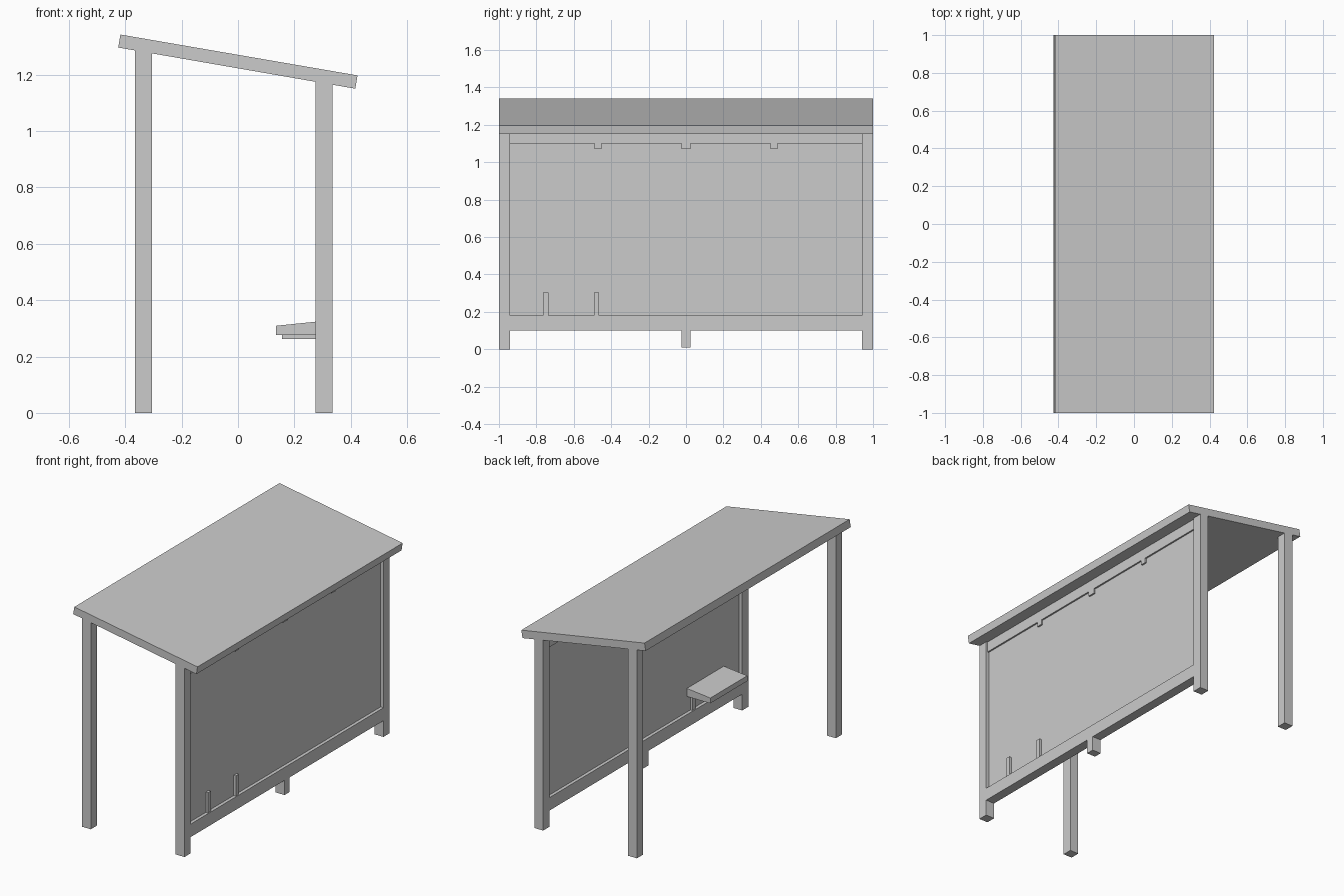
import bpy, bmesh

if "Cube" in bpy.data.objects:
    bpy.data.objects.remove(bpy.data.objects["Cube"])

def prism(name, profile, y0, y1):
    """Extrude an x-z outline from y0 to y1."""
    bm = bmesh.new()
    face = bm.faces.new([bm.verts.new((x, y0, z)) for x, z in profile])
    ext = bmesh.ops.extrude_face_region(bm, geom=[face])
    verts = [v for v in ext["geom"] if isinstance(v, bmesh.types.BMVert)]
    bmesh.ops.translate(bm, verts=verts, vec=(0, y1 - y0, 0))
    bmesh.ops.recalc_face_normals(bm, faces=bm.faces)
    mesh = bpy.data.meshes.new(name)
    bm.to_mesh(mesh)
    bm.free()
    obj = bpy.data.objects.new(name, mesh)
    bpy.context.collection.objects.link(obj)
    return obj

def box(name, x0, x1, y0, y1, z0, z1):
    return prism(name, [(x0, z0), (x1, z0), (x1, z1), (x0, z1)], y0, y1)

# Sloping roof slab
prism("roof", [(-0.425, 1.296), (0.416, 1.15), (0.424, 1.197), (-0.417, 1.342)], -1, 1)

# Corner posts, cut to the roof slope
for y0 in (-1, 0.94):
    for name, x0, z0, z1 in (("open_side_post", -0.365, 1.29, 1.28),
                             ("wall_post", 0.275, 1.18, 1.17)):
        x1 = x0 + 0.06
        prism(name, [(x0, 0), (x1, 0), (x1, z1), (x0, z0)], y0, y0 + 0.06)

# Wall: bottom rail, middle foot, thin panel, top rail
box("bottom_rail", 0.275, 0.335, -0.94, 0.94, 0.10, 0.18)
box("middle_foot", 0.275, 0.335, -0.025, 0.025, 0.01, 0.10)
box("wall_panel", 0.295, 0.315, -0.94, 0.94, 0.18, 1.165)
box("top_rail", 0.285, 0.325, -0.94, 0.94, 1.10, 1.168)

# Clips holding the panel under the top rail
for y in (-0.47, 0, 0.47):
    w = 0.023 if y == 0 else 0.018
    box("panel_clip", 0.285, 0.325, y - w, y + w, 1.07, 1.10)

# Seat and its two brackets
prism("seat", [(0.135, 0.276), (0.30, 0.276), (0.30, 0.326), (0.135, 0.309)], -0.79, -0.43)
for y in (-0.75, -0.478):
    box("seat_bracket_upright", 0.28, 0.33, y - 0.014, y + 0.014, 0.18, 0.305)
    box("seat_bracket_arm", 0.156, 0.29, y - 0.014, y + 0.014, 0.262, 0.276)
